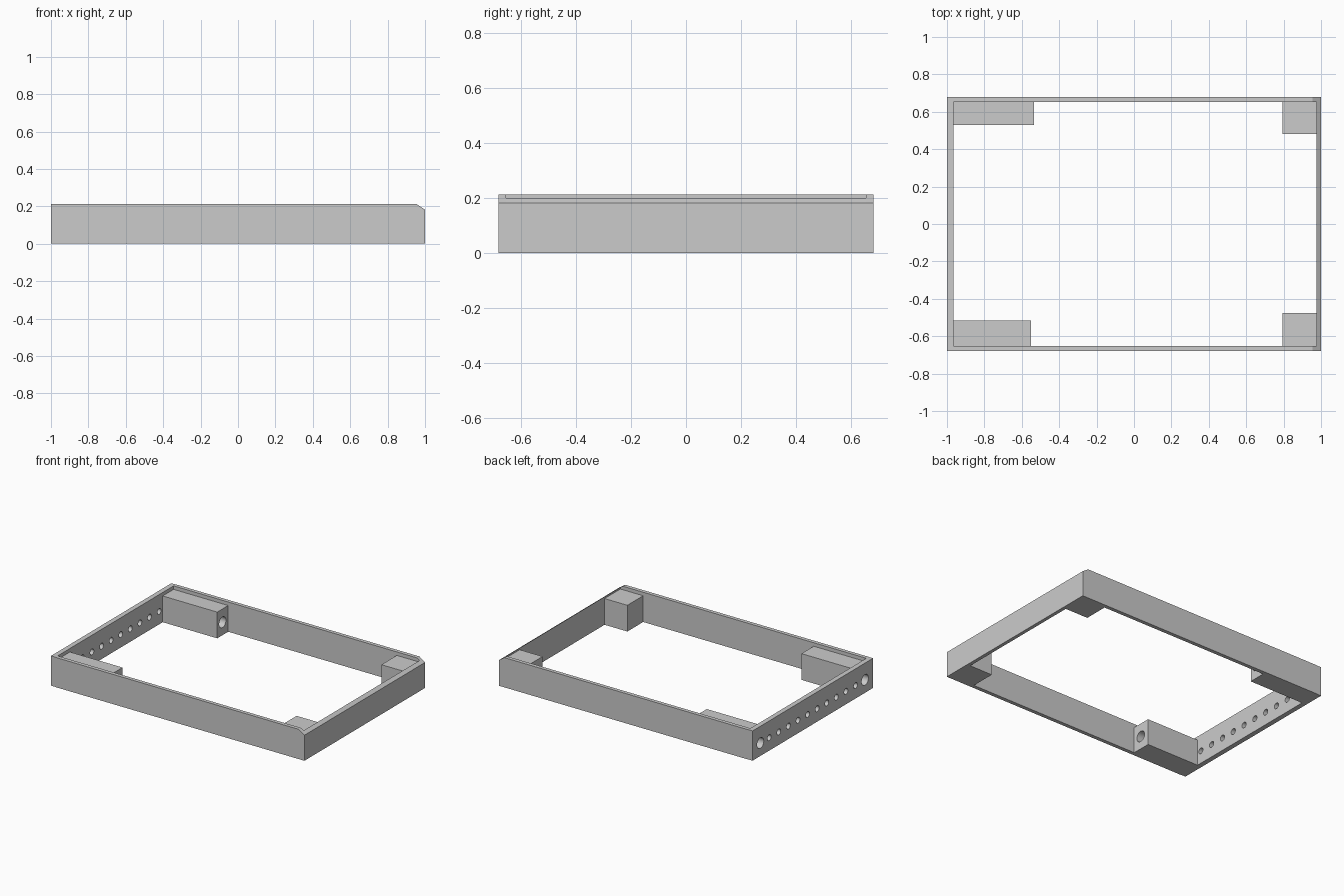
import bpy, bmesh, math
from mathutils import Matrix

cube = bpy.data.objects.get("Cube")
if cube:
    bpy.data.objects.remove(cube, do_unlink=True)

grey = bpy.data.materials.new("plain_grey")
grey.use_nodes = True
grey.diffuse_color = (0.6, 0.6, 0.6, 1)
grey.node_tree.nodes["Principled BSDF"].inputs["Base Color"].default_value = (0.6, 0.6, 0.6, 1)

HEIGHT = 0.212      # rim height
BLOCK = 0.187       # corner block height
HALF = 0.68         # half depth of the frame
INNER = 0.653       # inner face of the long walls
CAP = -0.965        # inner face of the drilled end
END = 0.975         # inner face of the bevelled end
HOLE_Z = 0.092


def finish(name, bm):
    bmesh.ops.recalc_face_normals(bm, faces=bm.faces)
    mesh = bpy.data.meshes.new(name)
    bm.to_mesh(mesh)
    bm.free()
    mesh.materials.append(grey)
    obj = bpy.data.objects.new(name, mesh)
    bpy.context.collection.objects.link(obj)
    return obj


def prism(name, profile, y0, y1):
    """Extrude an x-z profile from y0 to y1."""
    bm = bmesh.new()
    face = bm.faces.new([bm.verts.new((x, y0, z)) for x, z in profile])
    ext = bmesh.ops.extrude_face_region(bm, geom=[face])["geom"]
    verts = [v for v in ext if isinstance(v, bmesh.types.BMVert)]
    bmesh.ops.translate(bm, verts=verts, vec=(0, y1 - y0, 0))
    return finish(name, bm)


def box(name, x0, x1, y0, y1, top):
    return prism(name, [(x0, 0), (x1, 0), (x1, top), (x0, top)], y0, y1)


# Long walls with the sloped corner
side = [(CAP, 0), (1, 0), (1, 0.182), (0.955, HEIGHT), (CAP, HEIGHT)]
prism("front_wall", side, -HALF, -INNER)
prism("back_wall", side, INNER, HALF)

# Short walls: bevelled end and drilled end cap, set in by a hair at the seams
prism("bevelled_end_wall", [(END, 0), (1, 0), (1, 0.182), (END, 0.199)], -INNER, INNER)
end_cap = box("drilled_end_wall", -1, CAP, -HALF + 0.002, HALF - 0.002, HEIGHT)

# Corner blocks
box("front_short_block", 0.795, END, -INNER, -0.475, BLOCK)
box("back_short_block", 0.795, END, 0.48, INNER, BLOCK)
front_block = box("front_long_block", CAP, -0.55, -INNER, -0.515, BLOCK)
back_block = box("back_long_block", CAP, -0.535, 0.53, INNER, BLOCK)

# Drill: a wide bore through each long block and a row of ten small holes
holes = [(-0.588, 0.038), (0.59, 0.038)]
holes += [(0.49 - 0.108 * i, 0.021) for i in range(10)]
bm = bmesh.new()
for y, radius in holes:
    bmesh.ops.create_cone(
        bm, cap_ends=True, segments=32, radius1=radius, radius2=radius, depth=0.8,
        matrix=Matrix.Translation((-0.8, y, HOLE_Z)) @ Matrix.Rotation(math.pi / 2, 4, "Y"))
drill = finish("hole_cutter", bm)
drill.hide_render = True

for part in (end_cap, front_block, back_block):
    mod = part.modifiers.new("holes", "BOOLEAN")
    mod.operation = "DIFFERENCE"
    mod.solver = "EXACT"
    mod.object = drill
    graph = bpy.context.evaluated_depsgraph_get()
    drilled = bpy.data.meshes.new_from_object(part.evaluated_get(graph))
    part.modifiers.clear()
    part.data = drilled
    bpy.ops.object.select_all(action="DESELECT")
    part.select_set(True)
    bpy.context.view_layer.objects.active = part
    bpy.ops.object.shade_smooth_by_angle(angle=math.radians(30))

bpy.data.objects.remove(drill, do_unlink=True)
